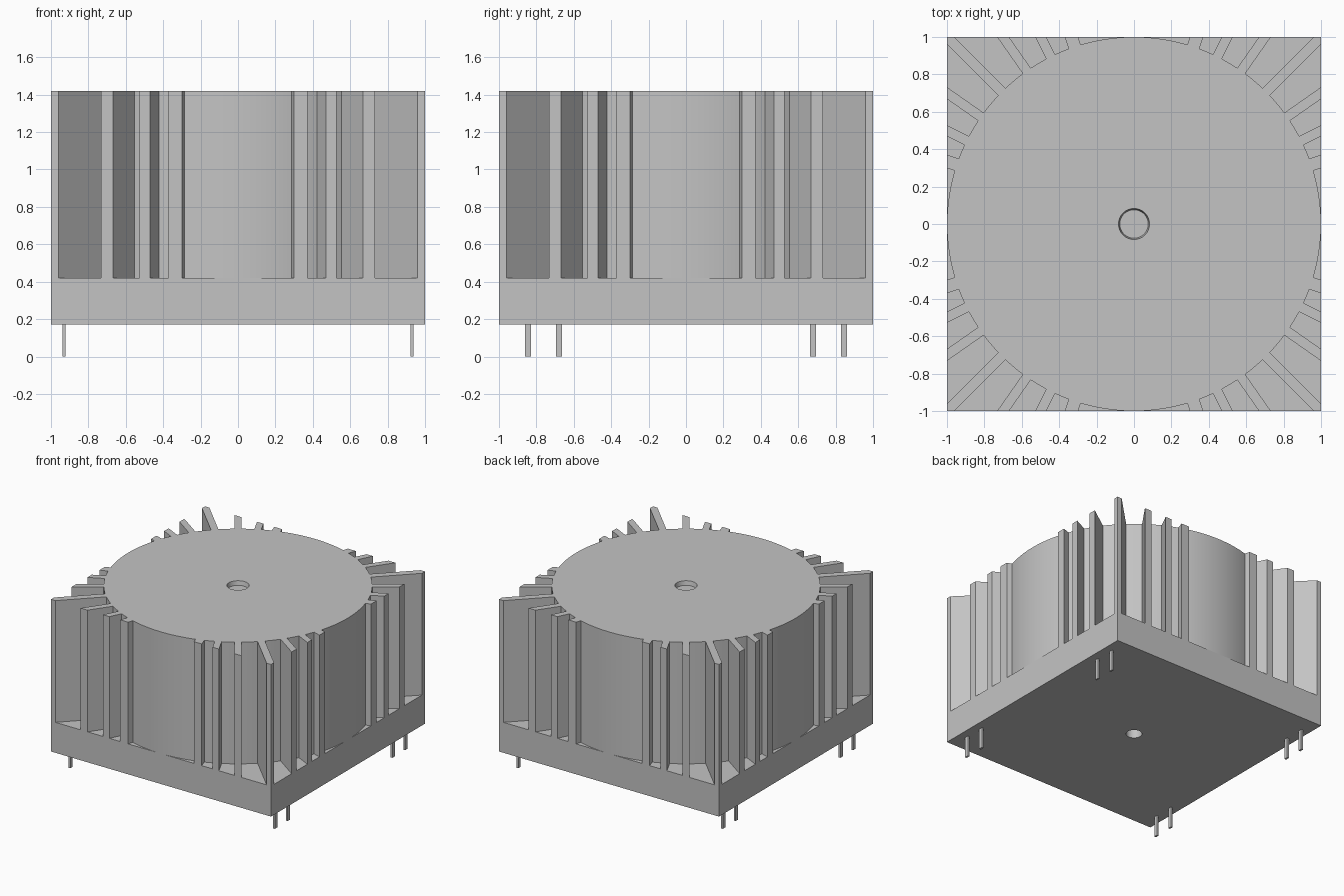
import bpy, bmesh, math
from mathutils import Matrix, Vector

cube = bpy.data.objects.get("Cube")
if cube:
    bpy.data.objects.remove(cube, do_unlink=True)

BASE_Z, DECK_Z, TOP_Z = 0.17, 0.42, 1.42

grey = bpy.data.materials.new("light_grey")
grey.use_nodes = True
COLOUR = (0.55, 0.55, 0.55, 1)
grey.diffuse_color = COLOUR
grey.node_tree.nodes["Principled BSDF"].inputs["Base Color"].default_value = COLOUR


def finish(name, bm):
    bmesh.ops.recalc_face_normals(bm, faces=bm.faces)
    mesh = bpy.data.meshes.new(name)
    bm.to_mesh(mesh)
    bm.free()
    mesh.materials.append(grey)
    ob = bpy.data.objects.new(name, mesh)
    bpy.context.collection.objects.link(ob)
    return ob


def box(name, centre, size):
    bm = bmesh.new()
    bmesh.ops.create_cube(bm, size=1, matrix=Matrix.LocRotScale(Vector(centre), None, Vector(size)))
    return finish(name, bm)


def prism(name, outline, z0, z1):
    bm = bmesh.new()
    face = bm.faces.new([bm.verts.new((x, y, z0)) for x, y in outline])
    top = bmesh.ops.extrude_face_region(bm, geom=[face])["geom"]
    verts = [v for v in top if isinstance(v, bmesh.types.BMVert)]
    bmesh.ops.translate(bm, vec=(0, 0, z1 - z0), verts=verts)
    return finish(name, bm)


def drill(ob, z, r_low, r_high, depth):
    """Cut a round blind hole, then remove the cutter."""
    bm = bmesh.new()
    bmesh.ops.create_cone(bm, cap_ends=True, segments=48, radius1=r_low, radius2=r_high,
                          depth=depth, matrix=Matrix.Translation((0, 0, z)))
    cutter = finish("hole_cutter", bm)
    cutter.hide_render = True
    mod = ob.modifiers.new("hole", "BOOLEAN")
    mod.operation, mod.solver, mod.object = "DIFFERENCE", "EXACT", cutter
    bpy.context.view_layer.objects.active = ob
    bpy.ops.object.modifier_apply(modifier=mod.name)
    bpy.data.objects.remove(cutter, do_unlink=True)


def arc(a0, a1, steps):
    return [(math.cos(a0 + (a1 - a0) * i / steps), math.sin(a0 + (a1 - a0) * i / steps))
            for i in range(steps + 1)]


# Finned drum outline: one eighth, with radial fins reaching the square edge
eighth, start = [], 0.0
for degrees, half in ((18.5, 0.034), (26.5, 0.026), (35, 0.026), (45, 0.028)):
    a, spread = math.radians(degrees), math.asin(half)
    eighth += arc(start, a - spread, 12 if start == 0 else 3)
    eighth.append((1, math.tan(a) - half / math.cos(a)))
    if degrees < 45:
        eighth.append((1, math.tan(a) + half / math.cos(a)))
    start = a + spread
quarter = eighth + [(1, 1)] + [(y, x) for x, y in reversed(eighth[1:])]
outline = []
for _ in range(4):
    outline += quarter
    quarter = [(-y, x) for x, y in quarter]

drum = prism("finned_drum", outline, DECK_Z, TOP_Z)
drill(drum, TOP_Z, 0.076, 0.09, 0.07)

# Square base with a mounting hole underneath
base = box("base_plate", (0, 0, (BASE_Z + DECK_Z) / 2), (2, 2, DECK_Z - BASE_Z))
drill(base, BASE_Z, 0.06, 0.06, 0.4)

# Two flat pins near every corner
for sx, side in ((1, "left"), (-1, "right")):
    for sy, end in ((-1, "front"), (1, "back")):
        for y, place in ((0.845, "outer"), (0.68, "inner")):
            box(f"pin_{end}_{side}_{place}", (sx * 0.93, sy * y, BASE_Z / 2 + 0.005),
                (0.016, 0.032, BASE_Z + 0.01))

# Smooth the round surfaces, keep the fin edges crisp
for ob in (drum, base):
    bpy.ops.object.select_all(action="DESELECT")
    ob.select_set(True)
    bpy.context.view_layer.objects.active = ob
    bpy.ops.object.shade_smooth_by_angle(angle=math.radians(30))
